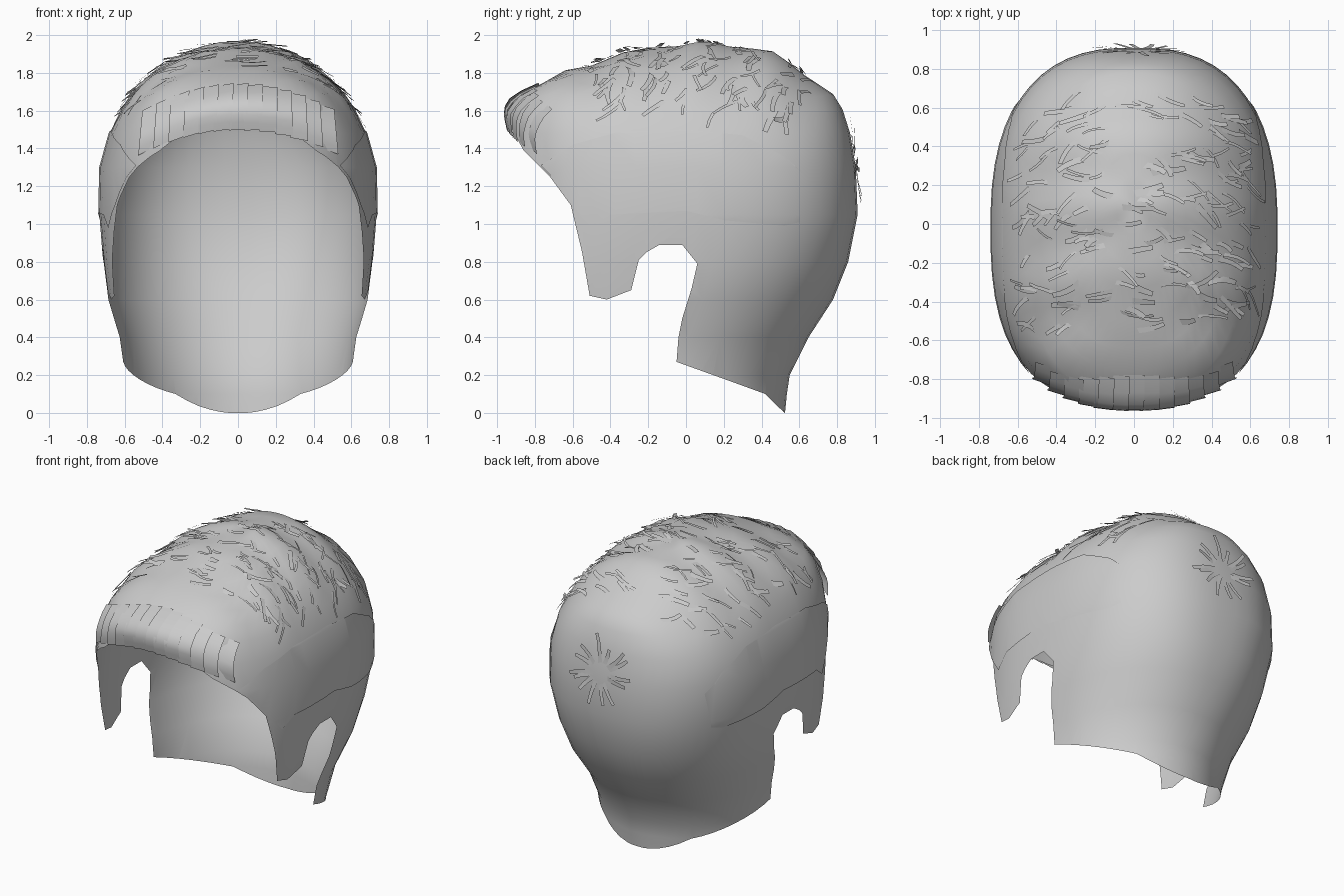
import bpy, bmesh, math, random
from mathutils import Vector, Matrix
from mathutils.bvhtree import BVHTree

if "Cube" in bpy.data.objects:
    bpy.data.objects.remove(bpy.data.objects["Cube"])

random.seed(4)
hair = bpy.data.materials.new("hair grey")
hair.diffuse_color = (0.6, 0.6, 0.6, 1)
hair.use_nodes = True
hair.node_tree.nodes["Principled BSDF"].inputs["Base Color"].default_value = hair.diffuse_color

# Horizontal slices of the hair mass: height, front y, back y, half width
SLICES = [(-.1, -.6, .51, .5), (0, -.6, .525, .54), (.1, -.68, .535, .575),
          (.2, -.75, .55, .6), (.4, -.9, .65, .63), (.6, -.96, .78, .69),
          (.8, -.98, .86, .715), (1.05, -.98, .91, .735), (1.3, -.97, .9, .73),
          (1.48, -.94, .87, .68), (1.6, -.94, .83, .62), (1.68, -.9, .78, .565),
          (1.75, -.76, .7, .5), (1.8, -.64, .63, .44), (1.85, -.5, .55, .37),
          (1.9, -.33, .46, .27), (1.93, -.2, .36, .18), (1.95, -.05, .25, .09)]
SEGS = 56

# Side outlines (y, z) that trim the hair mass
CAP = [(-1.2, 1.52), (-.92, 1.5), (-.86, 1.39), (-.72, 1.25), (-.61, 1.1),
       (-.55, .85), (-.51, .62), (-.42, .6), (-.29, .65), (-.25, .81),
       (-.21, .85), (-.14, .89), (-.02, .89), (.06, .79), (.03, .66), (-.02, .5),
       (-.04, .4), (-.05, .27), (.2, .18), (.42, .1), (.48, .04), (.522, 0),
       (1.2, 0), (1.2, 2.2), (-1.2, 2.2)]
PANEL = [(-.77, 1.31), (-.7, 1.24), (-.6, 1.1), (-.5, .98), (-.4, 1.05),
         (0, 1.07), (.2, 1.02), (.52, .99), (.6, 1.01), (.64, 1.25), (.52, 1.36),
         (.3, 1.47), (0, 1.5), (-.35, 1.49), (-.6, 1.42)]


def finish(name, bm, smooth=True):
    me = bpy.data.meshes.new(name)
    bm.to_mesh(me)
    bm.free()
    me.materials.append(hair)
    for p in me.polygons:
        p.use_smooth = smooth
    ob = bpy.data.objects.new(name, me)
    bpy.context.collection.objects.link(ob)
    return ob


def spow(v, e):
    return math.copysign(abs(v) ** e, v)


def clamp(v):
    return max(0, min(1, v))


def mass(offset):
    """Closed, softly waved hair volume lofted through the slices."""
    bm = bmesh.new()
    rings = []
    for z, yf, yb, w in SLICES:
        lift = clamp((z - 1.5) / .2)
        back = 1.02 - .23 * clamp((z - .2) / .8)    # rounder at the nape
        temple = .74 + .1 * clamp(1 - abs(z - 1.17) / .3)
        ring = []
        for i in range(SEGS):
            a = 2 * math.pi * (i + .5) / SEGS
            e = (back if math.sin(a) > 0 else temple) + .1 * lift
            x = (w + offset) * spow(math.cos(a), e)
            y = (yf + yb) / 2 + ((yb - yf) / 2 + offset) * spow(math.sin(a), e)
            wave = .014 * lift * math.sin(17 * y + 3 * x * x)
            ring.append(bm.verts.new((x, y, z + wave + offset * lift)))
        rings.append(ring)
    for lo, hi in zip(rings, rings[1:]):
        for i in range(SEGS):
            j = (i + 1) % SEGS
            bm.faces.new((lo[i], lo[j], hi[j], hi[i]))
    bm.faces.new(rings[0][::-1])
    tip = bm.verts.new((0, .1, 1.96 + offset))
    for i in range(SEGS):
        bm.faces.new((rings[-1][i], rings[-1][(i + 1) % SEGS], tip))
    bm.normal_update()
    return bm


def on_outline(c, outline):
    p = Vector((c.y, c.z))
    for a, b in zip(outline, outline[1:] + outline[:1]):
        a, b = Vector(a), Vector(b)
        t = clamp((p - a).dot(b - a) / (b - a).length_squared)
        if (a + (b - a) * t - p).length < 3e-4:
            return True
    return False


def trimmed_shell(name, outline, offset):
    """Cut the volume with a sideways prism and keep only the open skin."""
    bm = bmesh.new()
    sides = [[bm.verts.new((x, y, z)) for y, z in outline] for x in (-1, 1)]
    bm.faces.new(sides[0])
    bm.faces.new(sides[1][::-1])
    n = len(outline)
    for i in range(n):
        j = (i + 1) % n
        bm.faces.new((sides[0][i], sides[1][i], sides[1][j], sides[0][j]))
    bmesh.ops.recalc_face_normals(bm, faces=bm.faces[:])
    cutter = finish(name + "_cutter", bm, False)
    cutter.hide_render = True
    body = finish(name + "_volume", mass(offset))
    mod = body.modifiers.new("trim", 'BOOLEAN')
    mod.operation, mod.solver, mod.object = 'INTERSECT', 'EXACT', cutter
    dg = bpy.context.evaluated_depsgraph_get()
    out = bmesh.new()
    out.from_mesh(body.evaluated_get(dg).to_mesh())
    out.normal_update()
    caps = [f for f in out.faces if abs(f.normal.x) < 1e-3
            and on_outline(f.calc_center_median(), outline)]
    bmesh.ops.delete(out, geom=caps, context='FACES')
    bpy.data.objects.remove(body)
    bpy.data.objects.remove(cutter)
    return finish(name, out)


trimmed_shell("hair_cap", CAP, 0)
trimmed_shell("side_panels", PANEL, .006)

guide = mass(.002)
tree = BVHTree.FromBMesh(guide)
guide.free()


def ribbon(bm, pts, across, width, taper):
    """Tapered strip through the points."""
    rows = []
    for k, p in enumerate(pts):
        h = across * width * (.5 - taper * k / (len(pts) - 1))
        rows.append((bm.verts.new(p - h), bm.verts.new(p + h)))
    for a, b in zip(rows, rows[1:]):
        bm.faces.new((a[0], a[1], b[1], b[0]))


def strand(bm, start, direction, length, width, lift, bend=0):
    """Curved strand that hugs the hair and lifts toward its tip."""
    pts, p = [], start
    for k in range(5):
        loc, nor, _, _ = tree.find_nearest(p)
        d = (direction - nor * direction.dot(nor)).normalized()
        pts.append(loc + nor * (.003 + lift * (k / 4) ** 1.5))
        p = loc + d * length / 4
        direction = Matrix.Rotation(bend, 3, nor) @ d
    ribbon(bm, pts, nor.cross(d).normalized(), width, .15)


# Loose strands over the top, fanning away from the parting
bm = bmesh.new()
for _ in range(180):
    x, y = random.uniform(-.58, .6), random.uniform(-.55, .68)
    hit = tree.ray_cast(Vector((x, y, 3)), Vector((0, 0, -1)))[0]
    if not hit or hit.z < 1.55:
        continue
    side = 1 if x > -.1 else -1
    d = Vector((side, random.uniform(-.9, .3), 0))
    strand(bm, hit, d, random.uniform(.07, .18), random.uniform(.016, .04),
           random.uniform(.005, .028), random.uniform(-.2, .2))
finish("top_strands", bm)

# Whorl of strands at the back of the crown
bm = bmesh.new()
for i in range(14):
    a = 2 * math.pi * i / 14 + random.uniform(-.2, .2)
    d = Vector((math.cos(a), 0, math.sin(a)))
    strand(bm, Vector((.03, .92, 1.33)) + d * random.uniform(.05, .09), d,
           random.uniform(.1, .19), .032, random.uniform(.01, .035), .08)
finish("crown_whorl", bm)

# Rolled fringe of overlapping locks along the hairline
bm = bmesh.new()
for i in range(13):
    x = -.46 + .92 * i / 12
    zc = 1.62 - .55 * x * x
    pts = []
    for k in range(7):
        t = k / 6
        z = zc + .12 - .24 * t
        xx = x * (1 + .06 * t)
        hit = tree.ray_cast(Vector((xx, -2, z)), Vector((0, 1, 0)))[0]
        pts.append(hit + Vector((0, -.004 - .02 * math.sin(math.pi * t), 0)))
    across = Vector((1, x * .8, -x * .9 + .1)).normalized()
    ribbon(bm, pts, across, .11, .06)
finish("fringe_locks", bm)
